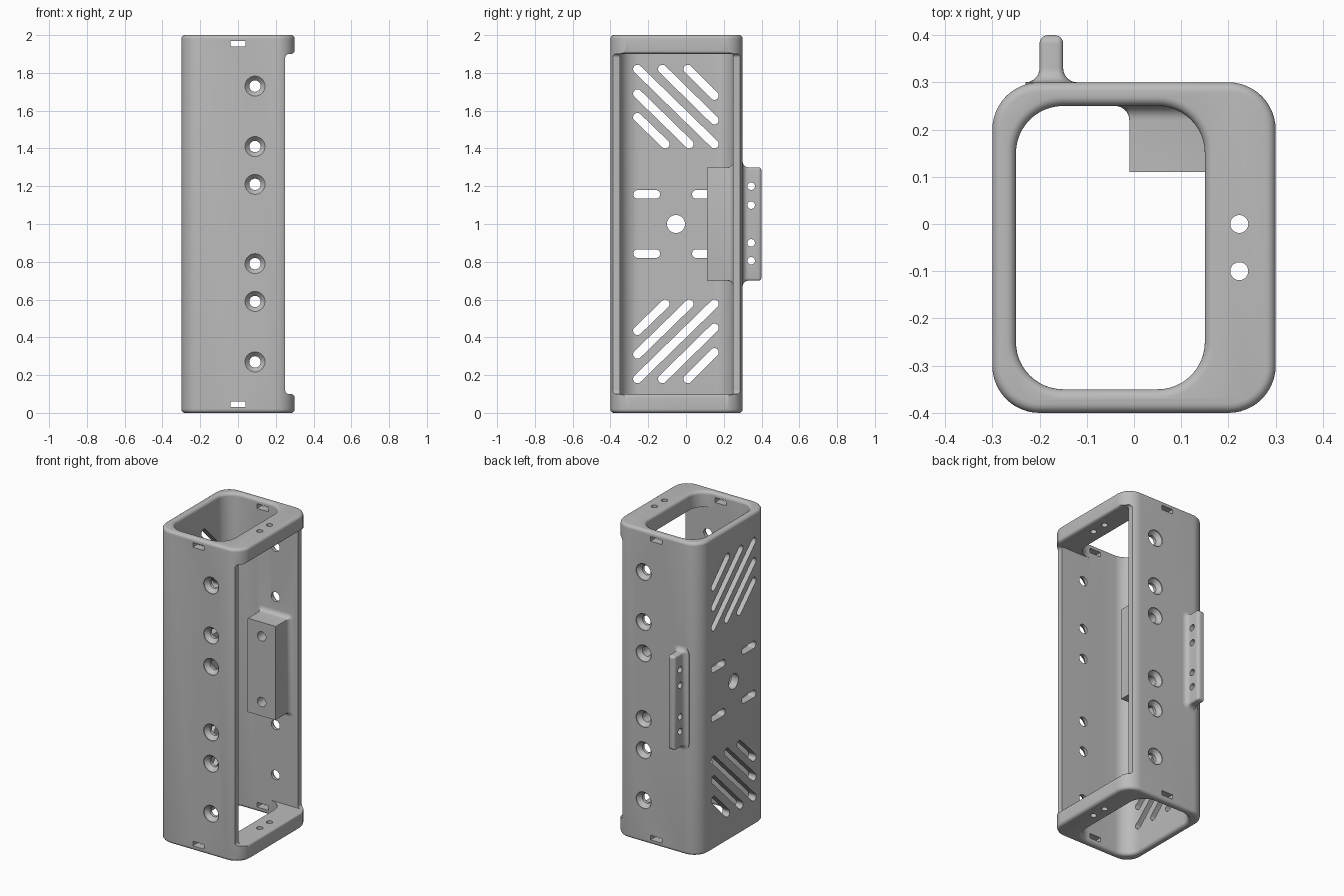
import bpy, bmesh
from math import pi, sin, cos, atan2, hypot
from mathutils import Matrix, Vector

cube = bpy.data.objects.get("Cube")
if cube:
    bpy.data.objects.remove(cube, do_unlink=True)

grey = bpy.data.materials.new("light_grey")
grey.use_nodes = True
colour = (0.5, 0.5, 0.5, 1)
grey.diffuse_color = colour
grey.node_tree.nodes["Principled BSDF"].inputs["Base Color"].default_value = colour

AXIS = {"X": Matrix.Rotation(pi / 2, 4, "Y"),   # local x runs down
        "Y": Matrix.Rotation(-pi / 2, 4, "X"),
        "Z": Matrix.Identity(4)}


def loft(bm, axis, centre, half_w, half_d, radius, stations, turn=0, seg=8):
    """Rounded rectangle swept along an axis; stations are (position, offset)."""
    mat = Matrix.Translation(centre) @ AXIS[axis] @ Matrix.Rotation(turn, 4, "Z")
    rings = []
    for pos, off in stations:
        w, d, r = half_w + off, half_d + off, max(radius + off, 0.002)
        ring = []
        for k, (sx, sy) in enumerate(((1, 1), (-1, 1), (-1, -1), (1, -1))):
            for i in range(seg + 1):
                a = (k + i / seg) * pi / 2
                p = Vector((sx * (w - r) + r * cos(a), sy * (d - r) + r * sin(a), pos))
                ring.append(bm.verts.new(mat @ p))
        rings.append(ring)
    n = len(rings[0])
    for a, b in zip(rings, rings[1:]):
        for i in range(n):
            bm.faces.new((a[i], a[(i + 1) % n], b[(i + 1) % n], b[i]))
    bm.faces.new(rings[0][::-1])
    bm.faces.new(rings[-1])


def finish(bm, name):
    bmesh.ops.remove_doubles(bm, verts=bm.verts, dist=1e-5)
    bmesh.ops.recalc_face_normals(bm, faces=bm.faces)
    mesh = bpy.data.meshes.new(name)
    bm.to_mesh(mesh)
    bm.free()
    mesh.materials.append(grey)
    obj = bpy.data.objects.new(name, mesh)
    bpy.context.collection.objects.link(obj)
    return obj


def combine(target, bm, operation="DIFFERENCE"):
    tool = finish(bm, "tool")
    tool.hide_render = True
    mod = target.modifiers.new("cut", "BOOLEAN")
    mod.operation, mod.object, mod.solver = operation, tool, "EXACT"
    bpy.context.view_layer.objects.active = target
    bpy.ops.object.modifier_apply(modifier=mod.name)
    bpy.data.objects.remove(tool, do_unlink=True)


def quarter(steps=6):
    return [i / steps * pi / 2 for i in range(steps + 1)]


# Outer shell with softened top and bottom rims
R = 0.02
low = [(R - R * cos(t), R - R * sin(t)) for t in quarter()]
rim = low + [(2 - z, o) for z, o in reversed(low)]
bm = bmesh.new()
loft(bm, "Z", (0, -0.05, 0), 0.3, 0.35, 0.1, [(z, -o) for z, o in rim], seg=12)
body = finish(bm, "bracket_body")

# Opening through the full height
bm = bmesh.new()
loft(bm, "Z", (-0.05, -0.05, 0), 0.2, 0.3, 0.1,
     [(-0.05, R)] + rim + [(2.05, R)], seg=12)
combine(body, bm)

# Open side between the two end flanges
bm = bmesh.new()
bmesh.ops.create_cube(bm, size=1, matrix=Matrix.Translation((0.2, -0.05, 1))
                      @ Matrix.Diagonal((0.5, 0.6, 1.8, 1)))
combine(body, bm)

# Side walls stepped back behind the flange lips, with rounded steps
half = [(0.4, 0.08)]
half += [(0.28 + R * cos(t), 0.08 + R * sin(t)) for t in quarter()]
half += [(0.27 - R * sin(t), 0.12 - R * cos(t)) for t in quarter()]
profile = half + [(x, 2 - z) for x, z in reversed(half)]
bm = bmesh.new()
face = bm.faces.new([bm.verts.new((x, -0.6, z)) for x, z in profile])
ext = bmesh.ops.extrude_face_region(bm, geom=[face])
bmesh.ops.translate(bm, vec=(0, 1.2, 0),
                    verts=[v for v in ext["geom"] if isinstance(v, bmesh.types.BMVert)])
combine(body, bm)

# Inner mounting block, filleted into the back wall
F = 0.03
bm = bmesh.new()
loft(bm, "Y", (0.09, 0, 1), 0.1, 0.3, 0.004,
     [(0.11, 0)] + [(0.22 + F * sin(t), F - F * cos(t)) for t in quarter()]
     + [(0.28, F)], seg=4)
combine(body, bm, "UNION")

# Outer fin with a rounded tip and filleted root
T = 0.018
bm = bmesh.new()
loft(bm, "Y", (-0.175, 0, 1), 0.025, 0.3, 0.012,
     [(0.28, F)] + [(0.33 - F * sin(t), F - F * cos(t)) for t in reversed(quarter())]
     + [(0.4 - T + T * sin(t), T * cos(t) - T) for t in quarter()], seg=4)
combine(body, bm, "UNION")

# Countersunk screw holes through front and back walls
bm = bmesh.new()
sink = [(0.27, 0), (0.295, 0.023), (0.32, 0.023)]
for z in (0.27, 0.59, 0.79, 1.21, 1.41, 1.73):
    loft(bm, "Y", (0.09, 0, z), 0.03, 0.03, 0.03,
         [(-0.1 - y, o) for y, o in reversed(sink)] + sink)
# Tie slots near both ends
for z in (0.045, 1.955):
    loft(bm, "Y", (0, 0, z), 0.04, 0.015, 0.002, [(-0.6, 0), (0.6, 0)], seg=2)
combine(body, bm)

# Pin holes through both flanges
bm = bmesh.new()
for y in (0, -0.1):
    loft(bm, "Z", (0.223, y, 0), 0.019, 0.019, 0.019, [(-0.1, 0), (2.1, 0)])
# Small holes through the fin
for z in (0.805, 0.9, 1.1, 1.2):
    loft(bm, "X", (-0.175, 0.345, z), 0.02, 0.02, 0.02, [(-0.1, 0), (0.1, 0)])

# Slots in the side wall: (y, z) ends measured from the middle height
diagonals = [((0.01, 0.82), (0.15, 0.68)), ((-0.125, 0.82), (0.15, 0.55)),
             ((-0.257, 0.82), (0.15, 0.423)), ((-0.257, 0.69), (0.017, 0.423)),
             ((-0.257, 0.565), (-0.11, 0.423))]
levels = [((-0.255, 0.157), (-0.16, 0.157)), ((0.055, 0.157), (0.15, 0.157))]
for side in (1, -1):
    for (y0, z0), (y1, z1) in diagonals + levels:
        dy, dz = y1 - y0, side * (z1 - z0)
        r = 0.023
        loft(bm, "X", (-0.275, (y0 + y1) / 2, 1 + side * (z0 + z1) / 2),
             hypot(dy, dz) / 2 + r, r, r, [(-0.06, 0), (0.06, 0)],
             turn=atan2(dy, -dz))
# Round cable hole in the side wall
loft(bm, "X", (-0.275, -0.053, 1), 0.048, 0.048, 0.048, [(-0.06, 0), (0.06, 0)])
combine(body, bm)

# Smooth shading with crisp edges
bpy.ops.object.select_all(action="DESELECT")
body.select_set(True)
bpy.context.view_layer.objects.active = body
bpy.ops.object.shade_smooth_by_angle(angle=0.6)
